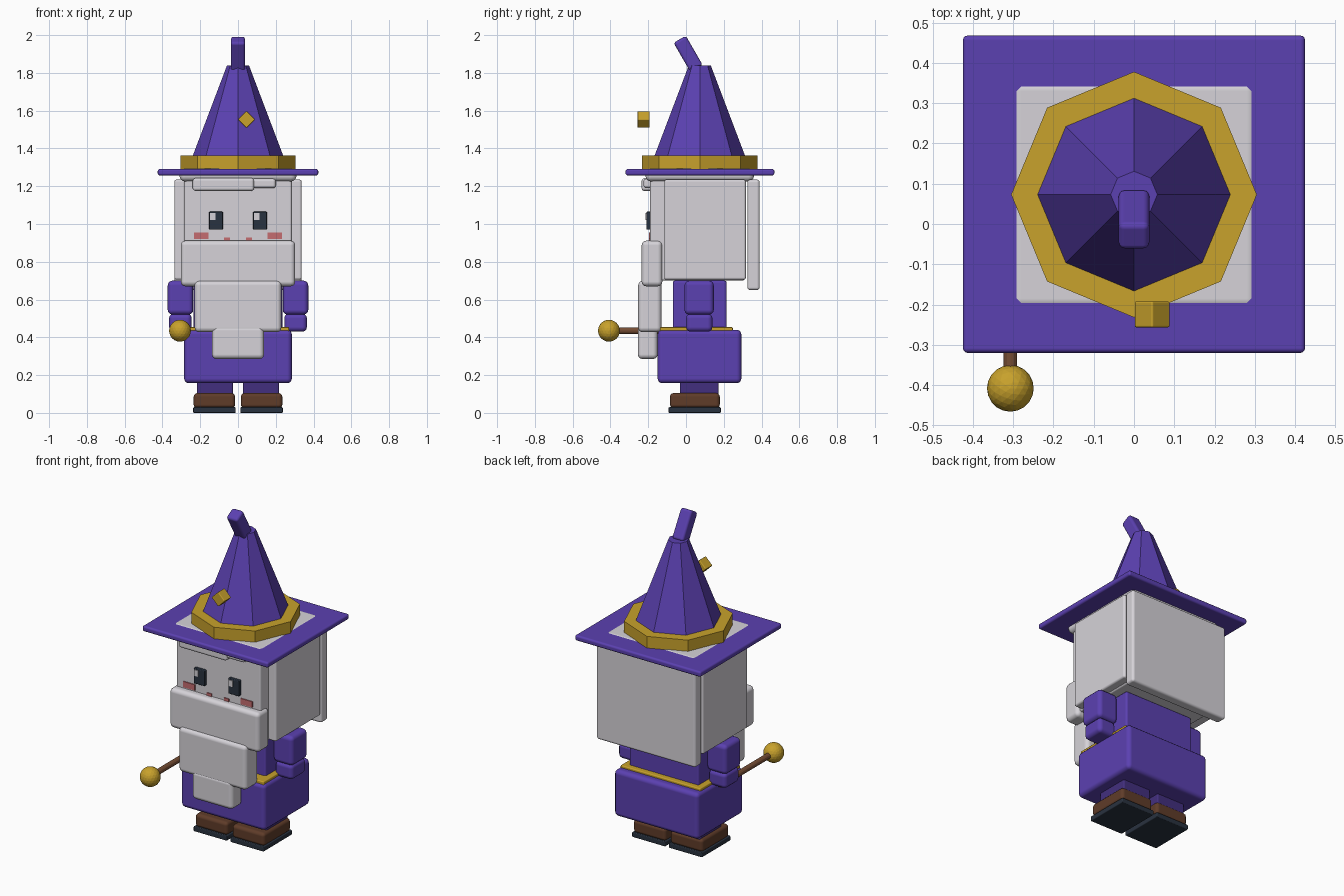
import bpy
import math
from mathutils import Vector

cube = bpy.data.objects.get("Cube")
if cube:
    bpy.data.objects.remove(cube, do_unlink=True)


def material(name, rgb):
    mat = bpy.data.materials.new(name)
    mat.use_nodes = True
    color = (*rgb, 1)
    mat.diffuse_color = color
    mat.node_tree.nodes["Principled BSDF"].inputs["Base Color"].default_value = color
    return mat


PURPLE = material("purple cloth", (0.105, 0.052, 0.44))
DARK_PURPLE = material("dark purple cloth", (0.055, 0.028, 0.21))
GOLD = material("gold", (0.58, 0.36, 0.025))
PALE = material("pale grey", (0.67, 0.65, 0.69))
BROWN = material("shoe brown", (0.115, 0.045, 0.022))
WOOD = material("wood brown", (0.18, 0.075, 0.035))
NAVY = material("dark navy", (0.022, 0.032, 0.05))
PINK = material("pink", (0.56, 0.15, 0.16))


def finish(name, mat, smooth=False):
    obj = bpy.context.object
    obj.name = name
    obj.data.materials.append(mat)
    for poly in obj.data.polygons:
        poly.use_smooth = smooth
    return obj


def box(name, mat, x, y, z, bevel=0.02, rotation=(0, 0, 0)):
    """Rounded box filling the given (low, high) ranges."""
    spans = (x, y, z)
    center = [(a + b) / 2 for a, b in spans]
    bpy.ops.mesh.primitive_cube_add(size=1, location=center, rotation=rotation)
    obj = bpy.context.object
    for v in obj.data.vertices:
        v.co = Vector(v.co[i] * (spans[i][1] - spans[i][0]) for i in range(3))
    finish(name, mat, bevel > 0)
    if bevel:
        mod = obj.modifiers.new("rounding", 'BEVEL')
        mod.width = bevel
        mod.segments = 3
        mod.harden_normals = True
    return obj


def pair(name, mat, x, y, z, bevel=0.02):
    """Box on the left (+x) and its mirror on the right."""
    box("left_" + name, mat, x, y, z, bevel)
    box("right_" + name, mat, (-x[1], -x[0]), y, z, bevel)


def wide(half):
    return (-half, half)


MID = 0.073

# Feet and legs
pair("sole", NAVY, (0.012, 0.237), (-0.092, 0.184), (0, 0.03), 0.005)
pair("shoe", BROWN, (0.015, 0.235), (-0.085, 0.179), (0.025, 0.105))
pair("leg", DARK_PURPLE, (0.027, 0.217), (-0.033, 0.172), (0.09, 0.2), 0.008)

# Robe
box("skirt", PURPLE, wide(0.285), (-0.15, 0.293), (0.157, 0.44), 0.025)
box("belt", GOLD, wide(0.27), (-0.138, 0.248), (0.41, 0.454), 0.006)
box("torso", PURPLE, wide(0.235), (-0.07, 0.215), (0.43, 0.7), 0.012)
box("collar", GOLD, wide(0.2), (-0.06, 0.205), (0.67, 0.71), 0.006)
pair("upper_arm", PURPLE, (0.237, 0.372), (-0.008, 0.147), (0.52, 0.7), 0.025)
pair("forearm", PURPLE, (0.245, 0.365), (0, 0.14), (0.43, 0.525), 0.025)

# Head and hair
box("head", PALE, wide(0.285), (-0.19, 0.31), (0.7, 1.25), 0.012)
pair("side_hair", PALE, (0.28, 0.337), (-0.115, 0.317), (0.705, 1.235), 0.012)
box("back_hair", PALE, wide(0.335), (0.325, 0.39), (0.65, 1.235), 0.015)
box("hair_cap", PALE, wide(0.31), (-0.215, 0.36), (1.225, 1.294), 0.03)
box("wide_fringe", PALE, (-0.24, 0.085), (-0.235, -0.18), (1.175, 1.243), 0.015)
box("small_fringe", PALE, (0.07, 0.2), (-0.225, -0.18), (1.19, 1.24), 0.015)

# Beard in three layers
box("upper_beard", PALE, wide(0.303), (-0.235, -0.125), (0.67, 0.912), 0.025)
box("middle_beard", PALE, wide(0.23), (-0.253, -0.13), (0.427, 0.7), 0.025)
box("lower_beard", PALE, wide(0.138), (-0.255, -0.15), (0.285, 0.46), 0.025)

# Face
pair("eye", NAVY, (0.08, 0.153), (-0.21, -0.185), (0.97, 1.065), 0.005)
for side, x in (("left", 0.085), ("right", -0.148)):
    box(side + "_eye_glint", PALE, (x, x + 0.028), (-0.215, -0.209), (1.02, 1.057), 0)
pair("cheek", PINK, (0.155, 0.233), (-0.196, -0.188), (0.92, 0.955), 0)
pair("mouth_corner", PINK, (0.042, 0.074), (-0.196, -0.188), (0.89, 0.929), 0)

# Hat
box("hat_brim", PURPLE, wide(0.425), (-0.32, 0.468), (1.257, 1.291), 0.012)


def octagon(name, mat, r1, r2, z1, z2):
    bpy.ops.mesh.primitive_cone_add(vertices=8, radius1=r1, radius2=r2,
                                    depth=z2 - z1, location=(0, MID, (z1 + z2) / 2))
    return finish(name, mat)


octagon("hat_band", GOLD, 0.305, 0.305, 1.285, 1.362)
octagon("hat_cone", PURPLE, 0.267, 0.058, 1.289, 1.84)
box("hat_tip", PURPLE, wide(0.038), (-0.026, 0.049), (1.81, 1.99), 0.015,
    (math.radians(30), 0, 0))
box("hat_charm", GOLD, (0.013, 0.077), (-0.257, -0.192), (1.521, 1.585), 0.005,
    (0, math.radians(45), 0))

# Wand
bpy.ops.mesh.primitive_cylinder_add(vertices=12, radius=0.017, depth=0.5,
                                    location=(-0.307, -0.14, 0.435),
                                    rotation=(math.radians(90), 0, 0))
finish("wand_rod", WOOD)
bpy.ops.mesh.primitive_ico_sphere_add(subdivisions=3, radius=0.058,
                                      location=(-0.307, -0.408, 0.435))
finish("wand_orb", GOLD)
